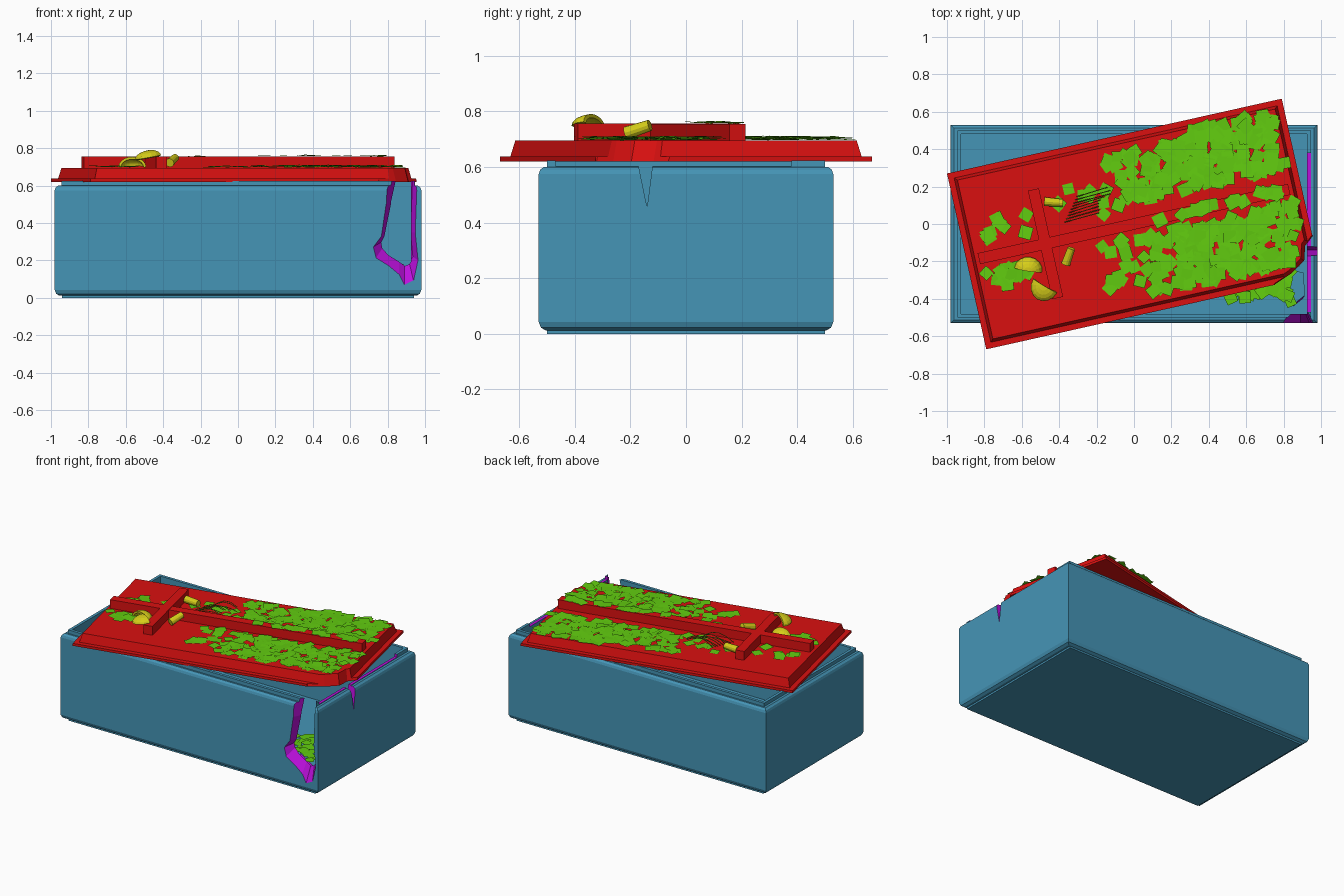
import bpy, bmesh, math, random
from mathutils import Matrix, Vector

if "Cube" in bpy.data.objects:
    bpy.data.objects.remove(bpy.data.objects["Cube"])

random.seed(4)
ANG = math.radians(12.6)
TURN = Matrix.Rotation(ANG, 4, 'Z')


def mat(name, r, g, b):
    m = bpy.data.materials.new(name)
    m.diffuse_color = (r, g, b, 1)
    m.use_nodes = True
    m.node_tree.nodes["Principled BSDF"].inputs["Base Color"].default_value = m.diffuse_color
    return m


STONE = mat("stone", 0.06, 0.30, 0.47)
BREAK = mat("broken_stone", 0.50, 0.005, 0.72)
LID = mat("lid_red", 0.70, 0.005, 0.005)
LEAF = mat("leaf_green", 0.12, 0.60, 0.005)
GOLD = mat("yellow", 0.68, 0.62, 0.01)
STALK = mat("stalk_olive", 0.16, 0.22, 0.01)


def finish(name, bm, mats, index=0, matrix=None):
    bmesh.ops.recalc_face_normals(bm, faces=bm.faces)
    if index:
        for f in bm.faces:
            f.material_index = index
    me = bpy.data.meshes.new(name)
    bm.to_mesh(me)
    bm.free()
    if matrix:
        me.transform(matrix)
    ob = bpy.data.objects.new(name, me)
    bpy.context.collection.objects.link(ob)
    for m in mats:
        me.materials.append(m)
    return ob


def loft(name, loops, mats, index=0, matrix=None):
    """Skin between matching loops of points, capped at both ends."""
    bm = bmesh.new()
    rings = [[bm.verts.new(p) for p in lp] for lp in loops]
    for a, b in zip(rings, rings[1:]):
        for i in range(len(a)):
            j = (i + 1) % len(a)
            bm.faces.new((a[i], a[j], b[j], b[i]))
    bm.faces.new(rings[0])
    bm.faces.new(rings[-1])
    return finish(name, bm, mats, index, matrix)


def rect(x, y, z):
    return [(-x, -y, z), (x, -y, z), (x, y, z), (-x, y, z)]


def bar(name, x0, x1, y0, y1, z0, z1, mats, index=0, matrix=None):
    c = [(x0, y0), (x1, y0), (x1, y1), (x0, y1)]
    return loft(name, [[(x, y, z) for x, y in c] for z in (z0, z1)], mats, index, matrix)


def cut(ob, *cutters):
    for c in cutters:
        c.hide_render = True
        m = ob.modifiers.new("cut", 'BOOLEAN')
        m.operation = 'DIFFERENCE'
        m.solver = 'EXACT'
        m.object = c
    dg = bpy.context.evaluated_depsgraph_get()
    me = bpy.data.meshes.new_from_object(ob.evaluated_get(dg))
    ob.modifiers.clear()
    ob.data = me
    for c in cutters:
        bpy.data.objects.remove(c)


# hollow stone chest: base plinth, rounded body, raised rim, cavity
steps = [(.94, .50, 0), (.94, .50, .012), (.955, .505, .012), (.972, .522, .022), (.98, .53, .042),
         (.98, .53, .575), (.975, .525, .59), (.962, .512, .60), (.945, .50, .60), (.945, .50, .624),
         (.925, .48, .624), (.925, .48, .09)]
chest = loft("stone_chest", [rect(*s) for s in steps], [STONE, BREAK])

# jagged hole in the front wall, split in the right wall, broken rim
outer = [(.80, .68), (.79, .5), (.765, .33), (.72, .27), (.735, .21), (.80, .17), (.86, .12),
         (.89, .06), (.94, .085), (.965, .20), (.95, .35), (.962, .68)]
inner = [(.86, .68), (.82, .5), (.785, .33), (.77, .30), (.775, .27), (.81, .23), (.86, .20),
         (.89, .18), (.915, .19), (.935, .22), (.922, .35), (.935, .68)]
hole = loft("hole_cutter", [[(x, -.535, z) for x, z in outer],
                            [(x, -.475, z) for x, z in inner]], [STONE, BREAK], 1)
split = loft("split_cutter", [[(x, -.18, .65), (x, -.14, .455), (x, -.115, .65)]
                              for x in (.88, 1.05)], [STONE, BREAK], 1)
rim_gap = bar("rim_cutter", .90, .96, -.47, .38, .604, .7, [STONE, BREAK], 1)
cut(chest, hole, split, rim_gap)

# fallen wall fragment inside
frag = [(.68, -.33), (.85, -.44), (.90, -.40), (.89, -.28), (.76, -.25)]
chunk = loft("fallen_fragment", [[(x, y, .09) for x, y in frag],
                                 [(x + .015, y + .02, .14) for x, y in frag]], [STONE, BREAK])
for p in chunk.data.polygons:
    p.material_index = 0 if abs(p.normal.z) > .9 else 1

# slid lid with flange and sloped edge, one corner knocked off
lid = loft("lid", [rect(*s) for s in [(.917, .4815, .62), (.917, .4815, .637), (.885, .45, .637),
                                      (.87, .435, .695)]], [LID], 0, TURN)
chip = [(.74, -.6), (.76, -.325), (.85, -.265), (.915, -.2), (.92, -.12), (.965, -.06), (1.3, -.04), (1.3, -.6)]
cut(lid, loft("chip_cutter", [[(x, y, .6) for x, y in chip],
                              [(x - .03, y + .02, .72) for x, y in chip]], [LID]))

# raised cross on the lid
bar("cross_long_bar", -.85, .85, -.03, .03, .69, .755, [LID], 0, TURN)
bar("cross_short_bar", -.515, -.455, -.297, .297, .69, .756, [LID], 0, TURN)


# fallen leaves
def leaf(bm, x, y, z):
    s = random.uniform(.027, .035)
    tilt = Matrix.Rotation(random.uniform(-.06, .06), 4, 'X') @ Matrix.Rotation(random.uniform(-.06, .06), 4, 'Y')
    m = Matrix.Translation((x, y, z)) @ Matrix.Rotation(random.uniform(0, 6.3), 4, 'Z') @ tilt
    bm.faces.new([bm.verts.new(m @ Vector(p)) for p in rect(s, s, 0)[:4]])


def scatter(name, n, x0, x1, y0, y1, z0, z1, matrix=None, thin=0.0):
    bm = bmesh.new()
    while len(bm.faces) < n:
        t = random.random()
        x, y = x0 + (x1 - x0) * t, random.uniform(y0, y1)
        if random.random() < thin * (1 - min(1, t * 4)):
            continue
        # keep clear of the knocked-off corner and the short bar
        if matrix and (x - .84) - (y + .34) * .75 > 0 and y < 0:
            continue
        if matrix and abs(x + .485) < .05:
            continue
        leaf(bm, x, y, random.uniform(z0, z1))
    return finish(name, bm, [LEAF], 0, matrix)


scatter("leaves_back", 190, -.08, .86, .11, .38, .699, .71, TURN, .8)
scatter("leaves_back_edge", 16, .35, .88, .36, .43, .699, .706, TURN)
scatter("leaves_front", 200, .0, .86, -.39, -.07, .699, .71, TURN, .8)
scatter("leaves_on_bar", 20, .12, .82, -.02, .02, .759, .764, TURN)
scatter("leaves_front_sparse", 16, -.22, .05, -.33, -.07, .699, .705, TURN)
scatter("leaves_back_sparse", 8, -.40, -.05, .07, .28, .699, .705, TURN)
scatter("leaves_end_front", 15, -.83, -.60, -.17, -.08, .699, .706, TURN)
scatter("leaves_end_back", 8, -.78, -.55, .06, .2, .699, .706, TURN)
scatter("leaves_inside", 60, .50, .86, -.42, -.12, .15, .19)


# yellow stubs lying by the cross
def stub(name, a, b, r):
    a, b = Vector(a), Vector(b)
    bm = bmesh.new()
    bmesh.ops.create_cone(bm, cap_ends=True, segments=12, radius1=r, radius2=r * .85, depth=(b - a).length)
    m = Matrix.Translation((a + b) / 2) @ (b - a).to_track_quat('Z', 'Y').to_matrix().to_4x4()
    return finish(name, bm, [GOLD], 0, m)


stub("stub_back", (-.48, .12, .722), (-.38, .112, .722), .024)
stub("stub_front", (-.365, -.215, .722), (-.335, -.13, .75), .024)


# broken bowl halves
def half_bowl(name, loc, rot, scale):
    bm = bmesh.new()
    bmesh.ops.create_uvsphere(bm, u_segments=16, v_segments=10, radius=1)
    for n in ((0, 0, -1), (0, -1, 0)):
        bmesh.ops.bisect_plane(bm, geom=bm.verts[:] + bm.edges[:] + bm.faces[:], dist=1e-4,
                               plane_co=(0, 0, 0), plane_no=n, clear_outer=True)
    ob = finish(name, bm, [GOLD], 0, Matrix.Diagonal((*scale, 1)))
    s = ob.modifiers.new("shell", 'SOLIDIFY')
    s.thickness = .014
    ob.location, ob.rotation_euler = loc, rot


half_bowl("bowl_half_left", (-.565, -.245, .70), (.15, 0, -.15), (.075, .07, .055))
half_bowl("bowl_half_right", (-.475, -.33, .752), (-.1, .15, 2.6), (.075, .085, .038))

# dry flower stalks beside the cross
cu = bpy.data.curves.new("dry_stalks", 'CURVE')
cu.dimensions = '3D'
cu.bevel_depth = .0025
cu.bevel_resolution = 0
for i in range(9):
    sp = cu.splines.new('POLY')
    sp.points.add(4)
    y, l, h = .01 + i * .017, random.uniform(.12, .22), random.uniform(.015, .07)
    for k, p in enumerate(sp.points):
        t = k / 4
        p.co = (-.37 + i * .008 + l * t, y + .05 * t, .702 + h * math.sin(math.pi * t * .85), 1)
cu.materials.append(STALK)
bpy.context.collection.objects.link(bpy.data.objects.new("dry_stalks", cu))
